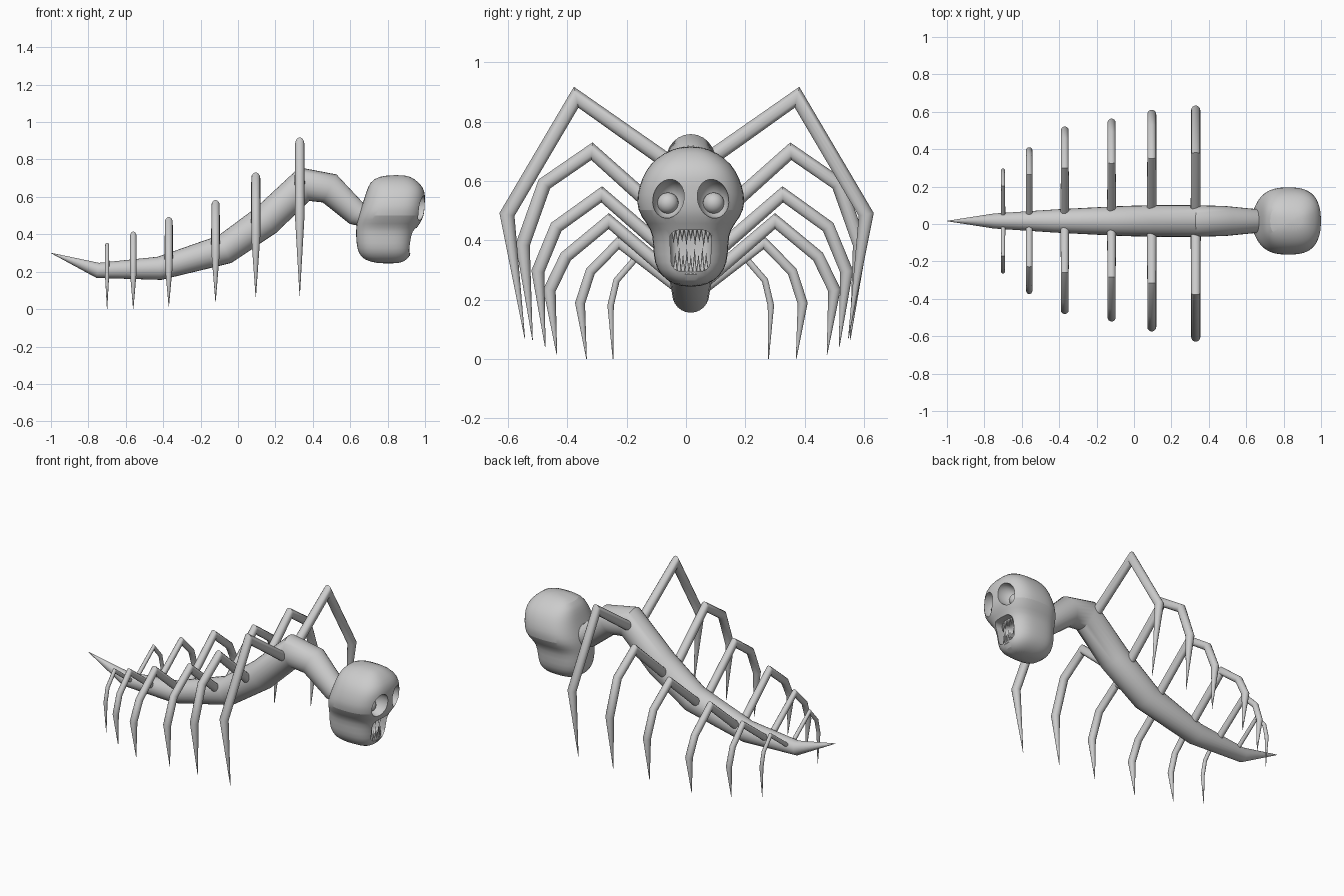
import bpy, bmesh, math
from mathutils import Vector, Matrix

if "Cube" in bpy.data.objects:
    bpy.data.objects.remove(bpy.data.objects["Cube"])

CY = 0.016   # centre line of the body


def finish(name, bm, angle=35):
    bmesh.ops.recalc_face_normals(bm, faces=bm.faces)
    me = bpy.data.meshes.new(name)
    bm.to_mesh(me)
    bm.free()
    ob = bpy.data.objects.new(name, me)
    bpy.context.collection.objects.link(ob)
    smooth(ob, angle)
    return ob


def smooth(ob, angle):
    bpy.ops.object.select_all(action='DESELECT')
    ob.select_set(True)
    bpy.context.view_layer.objects.active = ob
    bpy.ops.object.shade_smooth_by_angle(angle=math.radians(angle))


def loft(bm, rings):
    vs = [[bm.verts.new(p) for p in r] for r in rings]
    n = len(vs[0])
    for a, b in zip(vs, vs[1:]):
        for i in range(n):
            bm.faces.new((a[i], a[(i + 1) % n], b[(i + 1) % n], b[i]))
    bm.faces.new(vs[0])
    bm.faces.new(vs[-1])


def tube(name, pts, radii, side, n=16):
    """Mitred tapering tube along a flat path; side is the path plane's normal."""
    pts = [Vector(p) for p in pts]
    side = Vector(side)
    rings = []
    for i, (p, r) in enumerate(zip(pts, radii)):
        d0 = (p - pts[max(i - 1, 0)]).normalized()
        d1 = (pts[min(i + 1, len(pts) - 1)] - p).normalized()
        t = (d0 + d1).normalized()
        up = side.cross(t) / max(t.dot(d1 if d1.length else d0), 0.6)
        rings.append([p + r * (math.cos(a) * side + math.sin(a) * up)
                      for a in (2 * math.pi * k / n for k in range(n))])
    bm = bmesh.new()
    loft(bm, rings)
    return finish(name, bm, 40)


# Body: tail tip to neck (x, z, radius)
spine = [(-1.0, .30, .001), (-.75, .207, .04), (-.42, .218, .062), (-.07, .32, .08),
         (.15, .475, .086), (.355, .668, .084), (.49, .645, .08), (.63, .515, .066),
         (.72, .49, .06)]
tube("body", [(x, CY, z) for x, z, r in spine], [r for *_, r in spine], (0, 1, 0), 24)

# Legs: x, centre y, radius, then (y offset, z) joints from body to tip
legs = [
    (.33, .002, .025, [(0, .62), (.372, .882), (.605, .487), (.545, .07)]),
    (.095, .018, .024, [(0, .40), (.335, .70), (.495, .59), (.568, .385), (.535, .065)]),
    (-.12, .021, .022, [(0, .29), (.305, .555), (.458, .445), (.52, .295), (.495, .04)]),
    (-.37, .02, .021, [(0, .225), (.28, .465), (.425, .345), (.48, .232), (.455, .015)]),
    (-.56, .018, .017, [(0, .205), (.245, .392), (.34, .295), (.375, .188), (.353, 0)]),
    (-.70, .016, .011, [(0, .20), (.185, .34), (.25, .265), (.27, .18), (.262, 0)]),
]
for i, (x, cy, r, js) in enumerate(legs, 1):
    radii = [r * 1.1] + [r] * (len(js) - 2) + [.001]
    for s, lab in ((-1, "right"), (1, "left")):
        tube(f"{lab}_leg_{i}", [(x, cy + s * y, z) for y, z in js], radii, (1, 0, 0), 14)

# Head: stacked rounded sections (z, back x, front x, half width)
sections = [(.243, .75, .86, .03), (.262, .672, .905, .08), (.30, .643, .928, .115),
            (.35, .632, .93, .127), (.42, .63, .945, .127), (.455, .633, .972, .148),
            (.50, .642, .997, .182), (.555, .662, .998, .182), (.61, .68, 1.003, .165),
            (.655, .695, .99, .14), (.697, .72, .945, .09), (.717, .79, .90, .03)]


def spow(v, e):
    return math.copysign(abs(v) ** e, v)


rings = []
for z, xb, xf, w in sections:
    ring = []
    for k in range(28):
        a = 2 * math.pi * k / 28
        ring.append(((xb + xf) / 2 + (xf - xb) / 2 * spow(math.cos(a), .72),
                     CY + w * spow(math.sin(a), .75), z))
    rings.append(ring)
bm = bmesh.new()
loft(bm, rings)
head = finish("head", bm)
head.modifiers.new("round", 'SUBSURF').levels = 1

# Cutters for eye sockets and mouth
cutters = []
for s in (-1, 1):
    bm = bmesh.new()
    bmesh.ops.create_uvsphere(bm, u_segments=24, v_segments=14, radius=1,
                              matrix=Matrix.Translation((.98, CY + s * .075, .54))
                              @ Matrix.Rotation(s * .3, 4, 'X')
                              @ Matrix.Diagonal((.085, .053, .067, 1)))
    cutters.append(finish("socket_cutter", bm))
bm = bmesh.new()
bmesh.ops.create_cube(bm, size=1, matrix=Matrix.Translation((.93, CY, .365))
                      @ Matrix.Diagonal((.18, .145, .138, 1)))
for v in bm.verts:
    if v.co.z < .36:
        v.co.y = CY + (v.co.y - CY) * .88
bmesh.ops.bevel(bm, geom=bm.edges[:], offset=.03, segments=4, affect='EDGES', profile=.5)
cutters.append(finish("mouth_cutter", bm))

bpy.context.view_layer.objects.active = head
for c in cutters:
    m = head.modifiers.new("cut", 'BOOLEAN')
    m.operation, m.solver, m.object = 'DIFFERENCE', 'EXACT', c
    c.hide_render = True
for m in [m.name for m in head.modifiers]:
    bpy.ops.object.modifier_apply(modifier=m)
for c in cutters:
    bpy.data.objects.remove(c)
smooth(head, 35)

# Eyes sunk in the sockets
for s, lab in ((-1, "right"), (1, "left")):
    bm = bmesh.new()
    bmesh.ops.create_uvsphere(bm, u_segments=20, v_segments=12, radius=.036,
                              matrix=Matrix.Translation((.915, CY + s * .077, .525)))
    finish(f"{lab}_eye", bm, 60)

# Needle teeth in two curved rows
for lab, z, d, length, half in (("upper_teeth", .437, -1, .062, .058),
                                ("lower_teeth", .293, 1, .085, .052)):
    bm = bmesh.new()
    for k in range(9):
        t = k / 4 - 1
        h = length * (1 if k % 2 else .75)
        bmesh.ops.create_cone(bm, cap_ends=True, segments=8, radius1=.008, radius2=.0005, depth=h,
                              matrix=Matrix.Translation((.912 - .02 * t * t, CY + half * t,
                                                         z + d * h / 2 - d * .008 * (1 - t * t)))
                              @ Matrix.Rotation(0 if d > 0 else math.pi, 4, 'X'))
    finish(lab, bm, 50)
